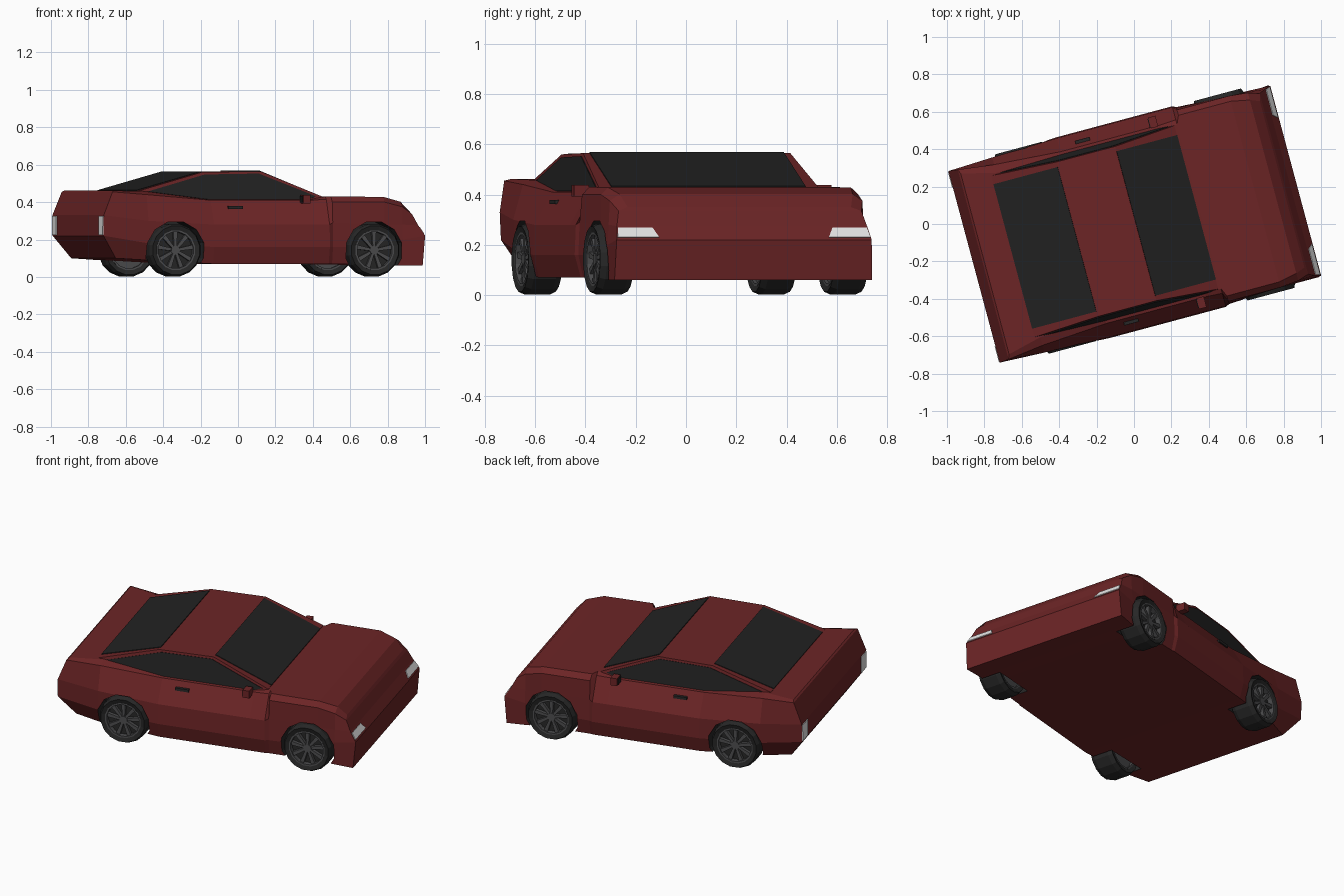
import bpy, bmesh, math
from mathutils import Vector, Matrix

if "Cube" in bpy.data.objects:
    bpy.data.objects.remove(bpy.data.objects["Cube"])

YAW = Matrix.Rotation(math.radians(15), 4, 'Z')   # the car stands turned
SIDES = (-1, 1)


def material(name, r, g, b):
    m = bpy.data.materials.new(name)
    m.use_nodes = True
    m.diffuse_color = (r, g, b, 1)
    m.node_tree.nodes["Principled BSDF"].inputs["Base Color"].default_value = (r, g, b, 1)
    return m


RED = material("red paint", .15, .018, .019)
GLASS = material("tinted glass", .016, .016, .016)
RUBBER = material("black rubber", .02, .02, .02)
RIM = material("grey rim", .075, .075, .078)
LAMP = material("white lamp", .8, .8, .8)


def add(name, verts, faces, *mats):
    """Mesh object from points in car space (x forward, y left)."""
    me = bpy.data.meshes.new(name)
    me.from_pydata([tuple(v) for v in verts], [], faces)
    bm = bmesh.new()
    bm.from_mesh(me)
    bmesh.ops.recalc_face_normals(bm, faces=bm.faces)
    bm.to_mesh(me)
    bm.free()
    ob = bpy.data.objects.new(name, me)
    for m in mats:
        me.materials.append(m)
    ob.matrix_world = YAW
    bpy.context.collection.objects.link(ob)
    return ob


def prism(name, low, high, *mats):
    """Solid between two matching outlines."""
    n = len(low)
    faces = [list(range(n)), list(range(n, 2 * n))]
    faces += [(i, (i + 1) % n, n + (i + 1) % n, n + i) for i in range(n)]
    return add(name, list(low) + list(high), faces, *mats)


def plate(name, pts, mat, t=.004):
    pts = [Vector(p) for p in pts]
    n = (pts[1] - pts[0]).cross(pts[2] - pts[0]).normalized() * t
    return prism(name, [p - n for p in pts], [p + n for p in pts], mat)


def box(name, centre, size, mat):
    c, s = Vector(centre), Vector(size) / 2
    ring = [(-1, -1), (1, -1), (1, 1), (-1, 1)]
    level = lambda k: [c + Vector((a * s.x, b * s.y, k * s.z)) for a, b in ring]
    return prism(name, level(-1), level(1), mat)


# Body: lofted half sections, each from sill to roof line as (x, half width, z)
def section(x, *pairs):
    return [(x, w, z) for w, z in pairs]


sections = [
    [(-.8, .46, .1), (-.885, .525, .22), (-.885, .53, .33), (-.835, .525, .455), (-.825, .5, .462)],
    section(-.64, (.5, .09), (.535, .18), (.54, .3), (.5, .44), (.455, .458)),
    section(-.28, (.53, .07), (.555, .16), (.55, .28), (.475, .41), (.455, .413)),
    section(.27, (.53, .07), (.555, .16), (.55, .28), (.475, .41), (.455, .413)),
    section(.36, (.53, .07), (.555, .16), (.55, .28), (.48, .415), (.455, .43)),
    section(.38, (.525, .07), (.545, .16), (.54, .29), (.53, .4), (.5, .43)),
    section(.67, (.515, .065), (.53, .16), (.53, .28), (.53, .4), (.5, .428)),
    section(.77, (.52, .06), (.53, .2), (.525, .28), (.52, .375), (.48, .402)),
    [(.88, .53, .06), (.895, .525, .22), (.86, .515, .275), (.83, .5, .335), (.82, .46, .35)],
]
verts, faces = [], []
for s in sections:
    verts += s + [(x, -w, z) for x, w, z in reversed(s)]
ring = 10
for k in range(len(sections) - 1):
    for i in range(ring):
        j, a, b = (i + 1) % ring, k * ring, (k + 1) * ring
        faces.append((a + i, a + j, b + j, b + i))
for base in (0, (len(sections) - 1) * ring):
    faces += [(base + i, base + i + 1, base + 8 - i, base + 9 - i) for i in range(4)]
body = add("body", verts, faces, RED, RUBBER)

# Wheel arches cut into the body, lined in black
WHEEL_X, WHEEL_R, WHEEL_Y = (-.49, .61), .143, .482


def circle(x, y, z, r, n):
    return [(x + r * math.cos(math.tau * (i + .5) / n), y,
             z + r * math.sin(math.tau * (i + .5) / n)) for i in range(n)]


for x in WHEEL_X:
    for s in SIDES:
        cut = prism("arch_cutter", circle(x, s * .4, .14, .16, 12),
                    circle(x, s * .7, .14, .16, 12), RED, RUBBER)
        cut.hide_render = True
        for p in cut.data.polygons:
            p.material_index = 1
        mod = body.modifiers.new("arch", 'BOOLEAN')
        mod.operation, mod.solver, mod.object = 'DIFFERENCE', 'EXACT', cut
        bpy.context.view_layer.objects.active = body
        bpy.ops.object.modifier_apply(modifier=mod.name)
        bpy.data.objects.remove(cut)


# Cabin: side profile swept across, leaning inwards
def lean(z):
    return .458 - (z - .4) * .19


profile = [(-.67, .4), (-.67, .46), (-.315, .56), (.01, .565), (.345, .43), (.345, .4)]
outline = lambda s, pts, out=0: [(x, s * (lean(z) + out), z) for x, z in pts]
prism("cabin", outline(-1, profile), outline(1, profile), RED)


# Front and rear glass
def screen(name, a, b):
    plate(name, [(a[0], -.4, a[1]), (b[0], -.4, b[1]), (b[0], .4, b[1]), (a[0], .4, a[1])], GLASS)


screen("rear_window", profile[1], profile[2])
screen("windshield", profile[3], profile[4])

window = [(-.62, .456), (-.3, .547), (0, .552), (.31, .43), (.26, .413), (-.28, .413)]
for s in SIDES:
    tag = "left_" if s > 0 else "right_"
    plate(tag + "side_window", outline(s, window), GLASS)
    # Lamps
    plate(tag + "headlight", [(.889, s * .35, .23), (.889, s * .52, .23),
                              (.866, s * .512, .266), (.866, s * .37, .266)], LAMP)
    plate(tag + "tail_light", [(-.885, s * .44, .225), (-.885, s * .522, .225),
                               (-.885, s * .526, .325), (-.885, s * .44, .325)], LAMP)
    # Door furniture
    box(tag + "door_handle", (-.15, s * .502, .37), (.08, .018, .016), RUBBER)
    box(tag + "mirror", (.24, s * .5, .415), (.04, .06, .045), RED)
    box(tag + "mirror_glass", (.218, s * .5, .415), (.006, .048, .034), GLASS)


# Wheels
def lathe(name, x, y, prof, mat, n=16):
    """Closed ring from a (radius, offset) profile around the axle."""
    m = len(prof)
    pts = [p for r, o in prof for p in circle(x, y + o, WHEEL_R, r, n)]
    fs = [(k * n + i, k * n + (i + 1) % n, (k + 1) % m * n + (i + 1) % n, (k + 1) % m * n + i)
          for k in range(m) for i in range(n)]
    return add(name, pts, fs, mat)


def wheel(tag, x, s):
    y = s * WHEEL_Y
    tyre = [(.106, .062), (.132, .07), (.143, .045), (.143, -.045), (.132, -.07), (.106, -.062)]
    lathe(tag + "tyre", x, y, [(r, s * o) for r, o in tyre], RUBBER)
    lip = [(.098, .064), (.108, .064), (.108, -.064), (.098, -.064)]
    lathe(tag + "rim_ring", x, y, [(r, s * o) for r, o in lip], RIM)
    disc = lambda name, r, a, b, mat: prism(
        tag + name, circle(x, y + s * a, WHEEL_R, r, 16), circle(x, y + s * b, WHEEL_R, r, 16), mat)
    disc("wheel_back", .1, -.05, -.03, RIM)
    disc("wheel_well", .1, .02, .034, RUBBER)
    disc("hub", .024, .03, .058, RIM)
    # Spokes
    spokes = 9
    vs, fs = [], []
    for k in range(spokes):
        a = math.tau * k / spokes + math.pi / 2
        along = Vector((math.cos(a), 0, math.sin(a)))
        side = Vector((-along.z, 0, along.x))
        c, b = Vector((x, y, WHEEL_R)), len(vs)
        for off in (.032, .055):
            for r, w in ((.015, -.007), (.102, -.012), (.102, .012), (.015, .007)):
                vs.append(c + along * r + side * w + Vector((0, s * off, 0)))
        fs += [(b, b + 1, b + 2, b + 3), (b + 4, b + 5, b + 6, b + 7)]
        fs += [(b + i, b + (i + 1) % 4, b + 4 + (i + 1) % 4, b + 4 + i) for i in range(4)]
    add(tag + "spokes", vs, fs, RIM)


for x, end in zip(WHEEL_X, ("rear_", "front_")):
    for s, side in zip(SIDES, ("right_", "left_")):
        wheel(end + side, x, s)
